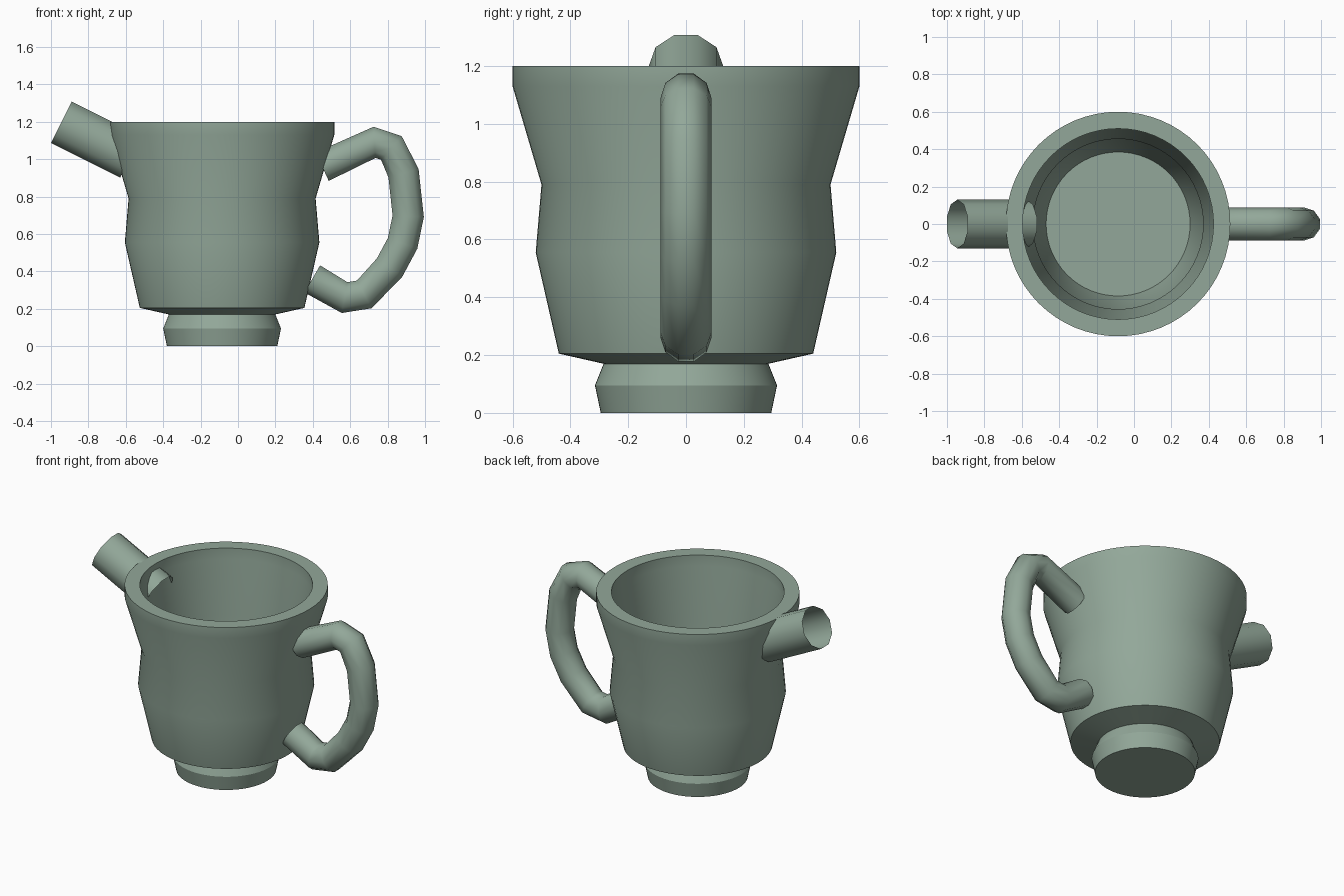
import bpy, bmesh, math
from mathutils import Vector

cube = bpy.data.objects.get("Cube")
if cube:
    bpy.data.objects.remove(cube, do_unlink=True)

# Single glaze colour
GLAZE = (0.29, 0.39, 0.32, 1)
glaze = bpy.data.materials.new("sage_green_glaze")
glaze.use_nodes = True
glaze.diffuse_color = GLAZE
glaze.node_tree.nodes["Principled BSDF"].inputs["Base Color"].default_value = GLAZE

BODY_X = -0.085


def finish(name, bm, angle):
    mesh = bpy.data.meshes.new(name)
    bm.to_mesh(mesh)
    bm.free()
    mesh.materials.append(glaze)
    obj = bpy.data.objects.new(name, mesh)
    bpy.context.collection.objects.link(obj)
    bpy.ops.object.select_all(action="DESELECT")
    obj.select_set(True)
    bpy.context.view_layer.objects.active = obj
    bpy.ops.object.shade_smooth_by_angle(angle=math.radians(angle))
    return obj


def lathe(name, profile, x, steps=64):
    """Spin an (r, z) profile around a vertical axis at x."""
    bm = bmesh.new()
    verts = [bm.verts.new((x + r, 0, z)) for r, z in profile]
    edges = [bm.edges.new(pair) for pair in zip(verts, verts[1:])]
    bmesh.ops.spin(bm, geom=verts + edges, cent=(x, 0, 0), axis=(0, 0, 1),
                   angle=math.tau, steps=steps)
    bmesh.ops.remove_doubles(bm, verts=bm.verts, dist=0.0005)
    bmesh.ops.recalc_face_normals(bm, faces=bm.faces)
    return finish(name, bm, 30)


def tube(name, path, radius, sides=10):
    """Sweep an open ring along (x, z) points lying in the y = 0 plane."""
    bm = bmesh.new()
    points = [Vector((x, 0, z)) for x, z in path]
    side = Vector((0, 1, 0))
    rings = []
    for i, p in enumerate(points):
        before = (p - points[i - 1]).normalized() if i else Vector()
        after = (points[i + 1] - p).normalized() if i + 1 < len(points) else Vector()
        up = side.cross((before + after).normalized())
        turns = [math.tau * k / sides for k in range(sides)]
        rings.append([bm.verts.new(p + radius * (side * math.cos(a) + up * math.sin(a)))
                      for a in turns])
    for lower, upper in zip(rings, rings[1:]):
        for k in range(sides):
            n = (k + 1) % sides
            bm.faces.new((lower[k], lower[n], upper[n], upper[k]))
    bmesh.ops.recalc_face_normals(bm, faces=bm.faces)
    return finish(name, bm, 60)


# Hollow body with foot, waist, thick rim and inner floor
lathe("pot_body", [
    (0, 0), (0.295, 0), (0.315, 0.095), (0.285, 0.17), (0.44, 0.205),
    (0.52, 0.555), (0.50, 0.79), (0.60, 1.13), (0.60, 1.2),
    (0.51, 1.2), (0.51, 1.13), (0.455, 0.79), (0.46, 0.555),
    (0.385, 0.25), (0, 0.25)], BODY_X)

# Open spout passing through the wall
tube("spout", [(-0.945, 1.197), (-0.575, 1.012)], 0.13)

# Bent handle
tube("handle", [
    (0.45, 0.96), (0.73, 1.09), (0.82, 1.06), (0.885, 0.925), (0.91, 0.695),
    (0.88, 0.55), (0.81, 0.42), (0.675, 0.277), (0.57, 0.26), (0.397, 0.36)], 0.088)
